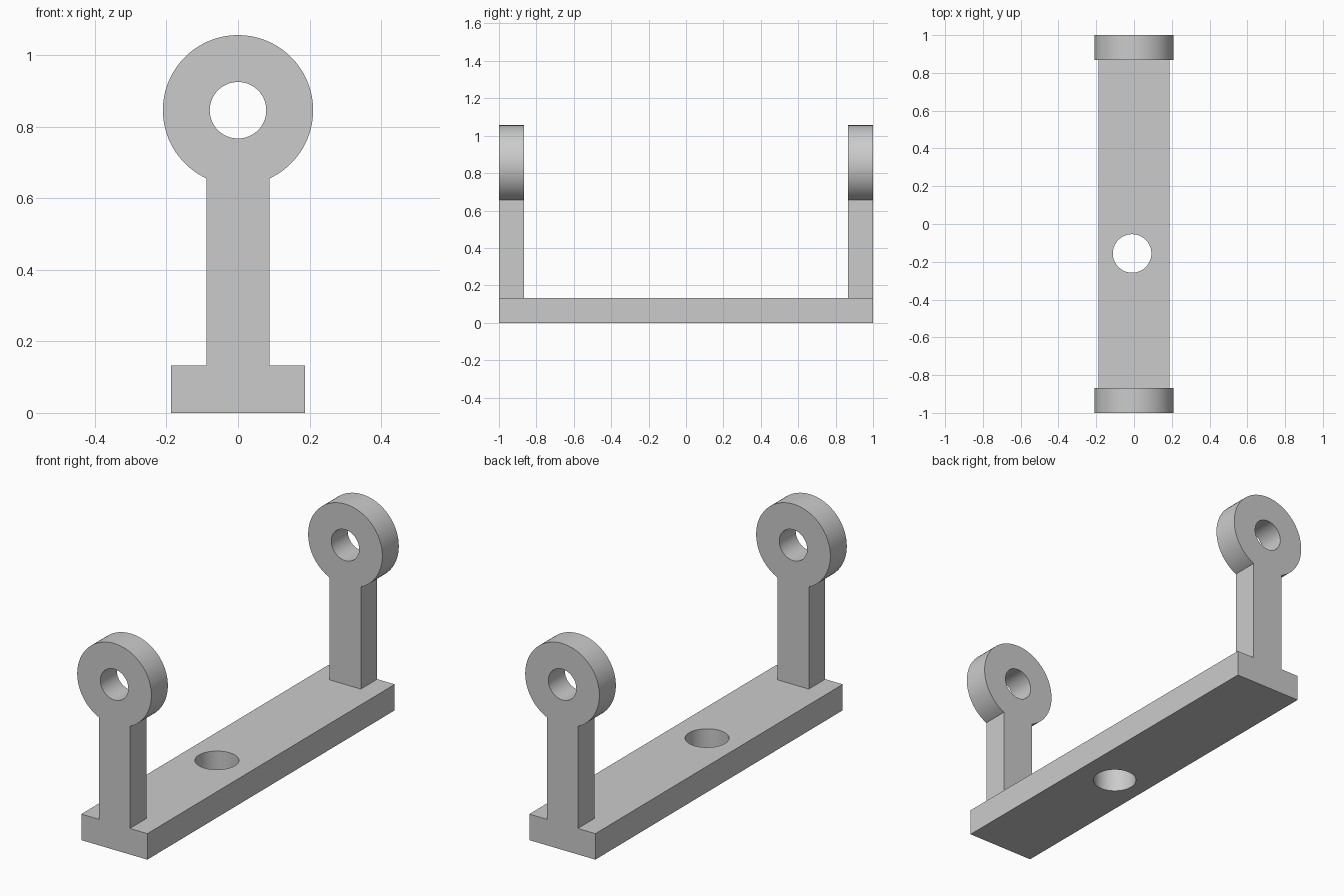
import bpy
import bmesh
from math import asin, cos, pi, radians, sin
from mathutils import Matrix, Vector

if "Cube" in bpy.data.objects:
    bpy.data.objects.remove(bpy.data.objects["Cube"], do_unlink=True)

# Overall sizes
THICK = 0.133
BASE_HALF = 0.187
POST_HALF = 0.088
RING_Z, RING_R, EYE_R = 0.846, 0.21, 0.079
HOLE_X, HOLE_Y, HOLE_R = -0.01, -0.156, 0.102

# Plain grey material
grey = bpy.data.materials.new("plain_grey")
grey.use_nodes = True
colour = (0.6, 0.6, 0.6, 1)
grey.diffuse_color = colour
grey.node_tree.nodes["Principled BSDF"].inputs["Base Color"].default_value = colour


def arc(cx, cy, r, start, end, steps):
    angles = [start + (end - start) * i / steps for i in range(steps + 1)]
    return [(cx + r * cos(a), cy + r * sin(a)) for a in angles]


def circle(cx, cy, r, steps=64):
    return arc(cx, cy, r, 0, 2 * pi, steps)[:-1]


def pierced_plate(name, loops, thickness, matrix):
    """Fill an outline with its hole, extrude it and place it."""
    bm = bmesh.new()
    edges = []
    for loop in loops:
        verts = [bm.verts.new((x, y, 0)) for x, y in loop]
        edges += [bm.edges.new((v, verts[i - 1])) for i, v in enumerate(verts)]
    bmesh.ops.triangle_fill(bm, edges=edges, use_beauty=True, normal=(0, 0, 1))
    grown = bmesh.ops.extrude_face_region(bm, geom=bm.faces[:], use_keep_orig=True)
    top = [g for g in grown["geom"] if isinstance(g, bmesh.types.BMVert)]
    bmesh.ops.translate(bm, verts=top, vec=Vector((0, 0, thickness)))
    bmesh.ops.transform(bm, matrix=matrix, verts=bm.verts[:])
    bmesh.ops.recalc_face_normals(bm, faces=bm.faces[:])
    mesh = bpy.data.meshes.new(name)
    bm.to_mesh(mesh)
    bm.free()
    mesh.materials.append(grey)
    for poly in mesh.polygons:
        poly.use_smooth = True
    mesh.set_sharp_from_angle(angle=radians(30))
    obj = bpy.data.objects.new(name, mesh)
    bpy.context.collection.objects.link(obj)
    return obj


# Base bar with its mounting hole
bar = [(-BASE_HALF, -1), (BASE_HALF, -1), (BASE_HALF, 1), (-BASE_HALF, 1)]
pierced_plate("base_bar", [bar, circle(HOLE_X, HOLE_Y, HOLE_R)], THICK, Matrix())

# Upright posts, each ending in a round eye
neck = asin(POST_HALF / RING_R)
outline = [(-POST_HALF, THICK), (POST_HALF, THICK)]
outline += arc(0, RING_Z, RING_R, neck - pi / 2, 1.5 * pi - neck, 80)
stand_up = Matrix.Rotation(pi / 2, 4, "X")
for name, y in (("front_eye_post", THICK - 1), ("back_eye_post", 1)):
    pierced_plate(name, [outline, circle(0, RING_Z, EYE_R)], THICK,
                  Matrix.Translation((0, y, 0)) @ stand_up)
